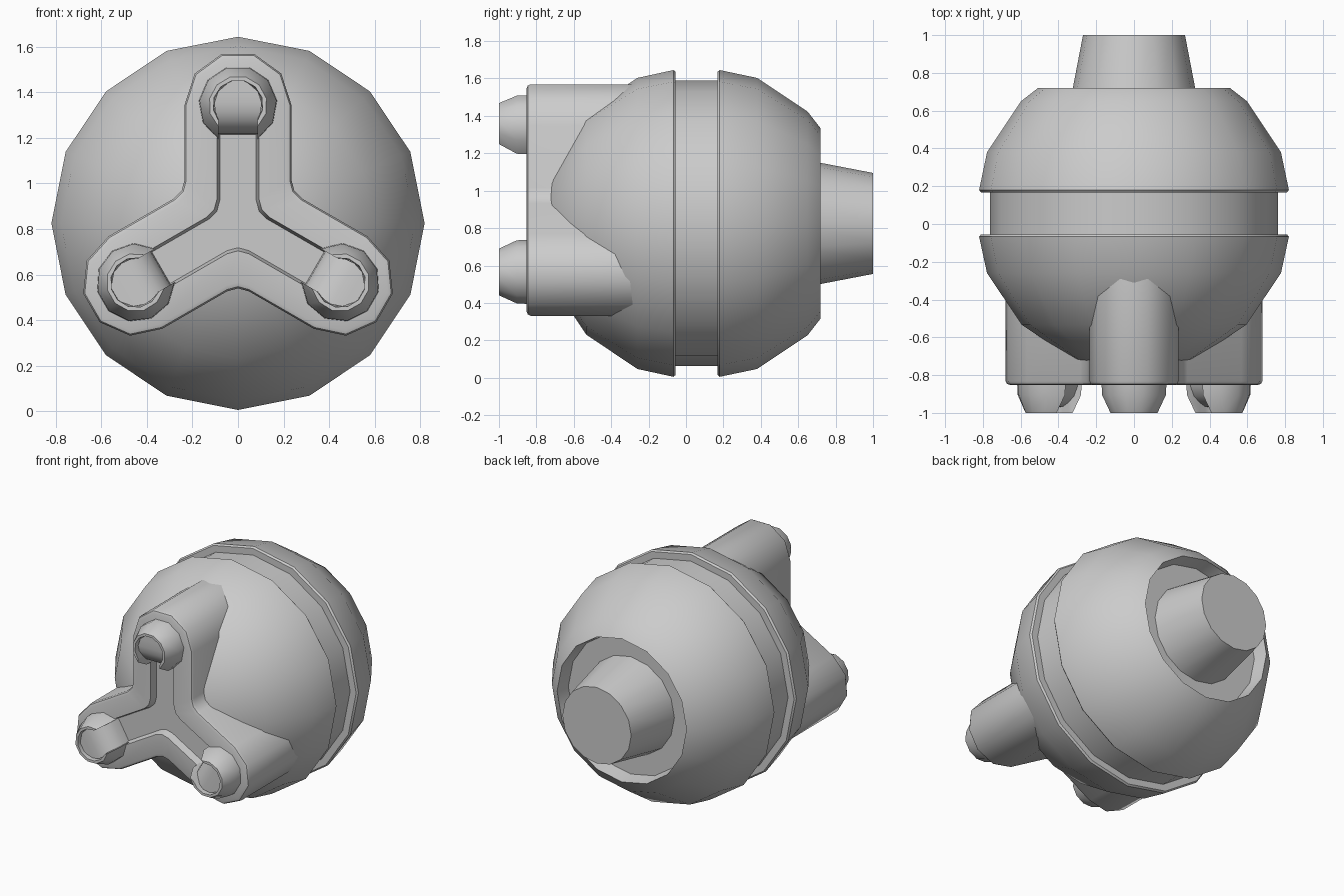
import bpy, bmesh
from math import sin, cos, pi, asin, radians, sqrt
from mathutils import Vector

if "Cube" in bpy.data.objects:
    bpy.data.objects.remove(bpy.data.objects["Cube"])

CZ = 0.825      # height of the body axis
ARM = 0.52      # distance from axis to each nozzle


def loft(name, rings, closed=True, cap_start=False, cap_end=False, angle=40):
    """Skin a list of equal-length point rings."""
    bm = bmesh.new()
    rows = [[bm.verts.new(p) for p in ring] for ring in rings]
    n = len(rows[0])
    for a, b in zip(rows, rows[1:]):
        for i in range(n if closed else n - 1):
            j = (i + 1) % n
            bm.faces.new((a[i], a[j], b[j], b[i]))
    if cap_start:
        bm.faces.new(rows[0])
    if cap_end:
        bm.faces.new(rows[-1])
    bmesh.ops.remove_doubles(bm, verts=bm.verts, dist=1e-5)
    bmesh.ops.recalc_face_normals(bm, faces=bm.faces)
    me = bpy.data.meshes.new(name)
    bm.to_mesh(me)
    bm.free()
    ob = bpy.data.objects.new(name, me)
    bpy.context.collection.objects.link(ob)
    bpy.ops.object.select_all(action='DESELECT')
    ob.select_set(True)
    bpy.context.view_layer.objects.active = ob
    bpy.ops.object.shade_smooth_by_angle(angle=radians(angle))
    return ob


def circle(r, y, n=16):
    return [(r * sin(2 * pi * i / n), y, CZ + r * cos(2 * pi * i / n)) for i in range(n)]


# Round body with middle groove, rear recess and tapered rear plug
profile = [(-0.78, 0.0), (-0.716, 0.32), (-0.534, 0.594), (-0.26, 0.778),
           (-0.067, 0.82), (-0.055, 0.81), (-0.055, 0.763),
           (0.168, 0.763), (0.168, 0.81), (0.18, 0.82),
           (0.38, 0.778), (0.65, 0.598), (0.72, 0.508), (0.62, 0.49), (0.62, 0.0)]
loft("body_shell", [circle(r, y) for y, r in profile])
loft("rear_plug", [circle(0.345, 0.61), circle(0.27, 1.0)], cap_start=True, cap_end=True)


# Three-armed outline: rounded ends, small fillets between arms
def outline(w, y, t=0.055):
    pts = []
    for k in range(3):
        a = pi / 2 + k * 2 * pi / 3
        u, v = Vector((cos(a), sin(a))), Vector((-sin(a), cos(a)))
        for i in range(6):
            b = -pi / 2 + pi * i / 5
            pts.append(u * (ARM + w * cos(b)) + v * w * sin(b))
        a2 = a + pi / 3
        bis = Vector((cos(a2), sin(a2)))
        u2 = Vector((cos(a2 + pi / 3), sin(a2 + pi / 3)))
        corner = bis * (w / sin(pi / 3))
        pts += [corner + u * t, corner + bis * 0.268 * t, corner + u2 * t]
    return [(p.x, y, CZ + p.y) for p in pts]


# Front manifold with a recessed channel
steps = [(0.235, -0.2), (0.235, -0.832), (0.228, -0.846), (0.212, -0.852),
         (0.092, -0.852), (0.08, -0.80)]
loft("front_manifold", [outline(w, y) for w, y in steps],
     cap_start=True, cap_end=True, angle=38)


def place(k, s, v, y):
    """Local nozzle coordinates: s sideways, v outward from the nozzle centre."""
    a = pi / 2 + k * 2 * pi / 3
    d = ARM + v
    return (d * cos(a) + s * sin(a), y, CZ + d * sin(a) - s * cos(a))


def arc(k, r, y, half=0.085, n=9):
    a0 = asin(half / r)
    out = []
    for i in range(n + 1):
        a = a0 + (2 * pi - 2 * a0) * i / n
        out.append(place(k, r * sin(a), -r * cos(a), y))
    return out


# Open-sided nozzles, each with a curved ramp leading out of the channel
wall = [(0.175, -0.80), (0.17, -0.905), (0.128, -1.0), (0.11, -1.0), (0.102, -0.80)]
ramp = [(0.105, -0.972, 0.035), (0.06, -0.972, 0.087), (0.01, -0.972, 0.104),
        (-0.03, -0.965, 0.1), (-0.07, -0.945, 0.085), (-0.105, -0.91, 0.085),
        (-0.125, -0.86, 0.085), (-0.13, -0.79, 0.085)]
for k in range(3):
    rings = [arc(k, r, y) for r, y in wall]
    # transpose so the section is the ring and both cut ends are capped
    loft(f"nozzle_{k + 1}", [list(c) for c in zip(*rings)],
         cap_start=True, cap_end=True, angle=38)
    section = [[place(k, -h, v, y), place(k, h, v, y),
                place(k, h, v, -0.78), place(k, -h, v, -0.78)] for v, y, h in ramp]
    loft(f"nozzle_ramp_{k + 1}", section, cap_start=True, cap_end=True)
